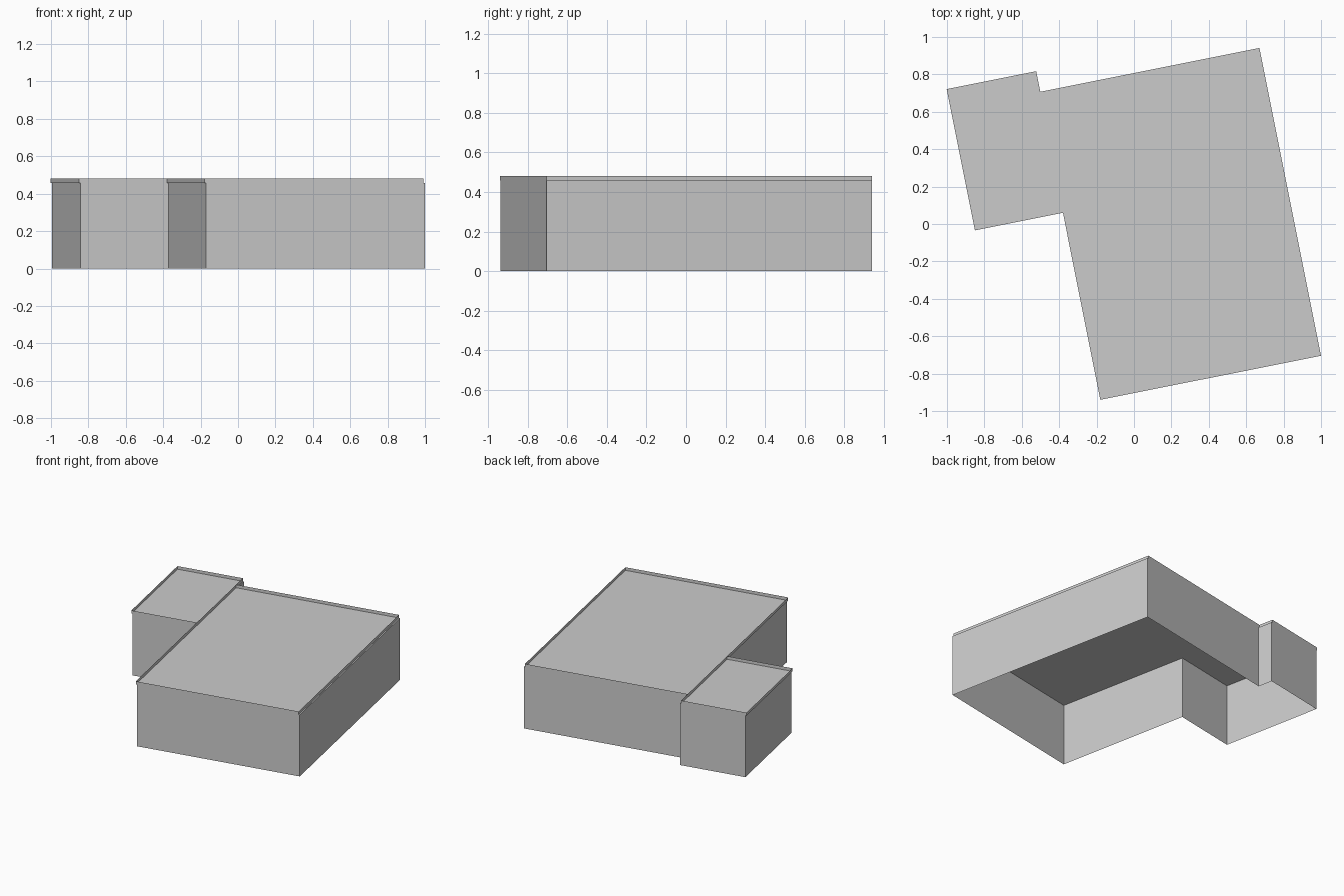
import bpy, bmesh
from math import radians
from mathutils import Matrix, Vector

cube = bpy.data.objects.get("Cube")
if cube:
    bpy.data.objects.remove(cube, do_unlink=True)

# Plan sizes along the building's own axes, measured from the main block's front corner
ROOF_Z, TOP_Z = 0.457, 0.48
WIDTH, DEPTH = 1.195, 1.678
WING, WING_FRONT, WING_BACK = -0.48, 1.02, 1.79
SHIFT = 0.008
PLACE = Matrix.Translation((-0.18, -0.94, 0)) @ Matrix.Rotation(radians(11.3), 4, 'Z')

grey = bpy.data.materials.new("plain_grey")
grey.use_nodes = True
grey.diffuse_color = (0.6, 0.6, 0.6, 1)
grey.node_tree.nodes["Principled BSDF"].inputs["Base Color"].default_value = grey.diffuse_color


def make_object(name, bm):
    bm.transform(PLACE)
    mesh = bpy.data.meshes.new(name)
    bm.to_mesh(mesh)
    bm.free()
    mesh.materials.append(grey)
    obj = bpy.data.objects.new(name, mesh)
    bpy.context.collection.objects.link(obj)


def wall_strip(name, path, low, high, closed=True):
    """Thin upright walls along a counter-clockwise path."""
    bm = bmesh.new()
    lower = [bm.verts.new((u, v, low)) for u, v in path]
    upper = [bm.verts.new((u, v, high)) for u, v in path]
    for i in range(len(path) if closed else len(path) - 1):
        j = (i + 1) % len(path)
        bm.faces.new((lower[i], lower[j], upper[j], upper[i]))
    make_object(name, bm)


main_block = [(0, 0), (WIDTH, 0), (WIDTH, DEPTH), (0, DEPTH)]
wing_path = [(0, DEPTH), (0, WING_BACK), (WING, WING_BACK), (WING, WING_FRONT), (0, WING_FRONT)]
outline = main_block[:3] + wing_path

# Outer walls, open underneath
wall_strip("outer_walls", [(u + SHIFT, v) for u, v in outline], 0, ROOF_Z)

# Flat roof, reaching over both the walls and the parapet line
bm = bmesh.new()
reach = [(u + SHIFT if i in (1, 2, 3, 4) else u, v) for i, (u, v) in enumerate(outline)]
bm.faces.new([bm.verts.new(Vector((u, v, ROOF_Z))) for u, v in reach])
make_object("flat_roof", bm)

# Low parapets around the main block and the side wing
wall_strip("main_parapet", main_block, ROOF_Z, TOP_Z)
wall_strip("wing_parapet", wing_path, ROOF_Z, TOP_Z, closed=False)
